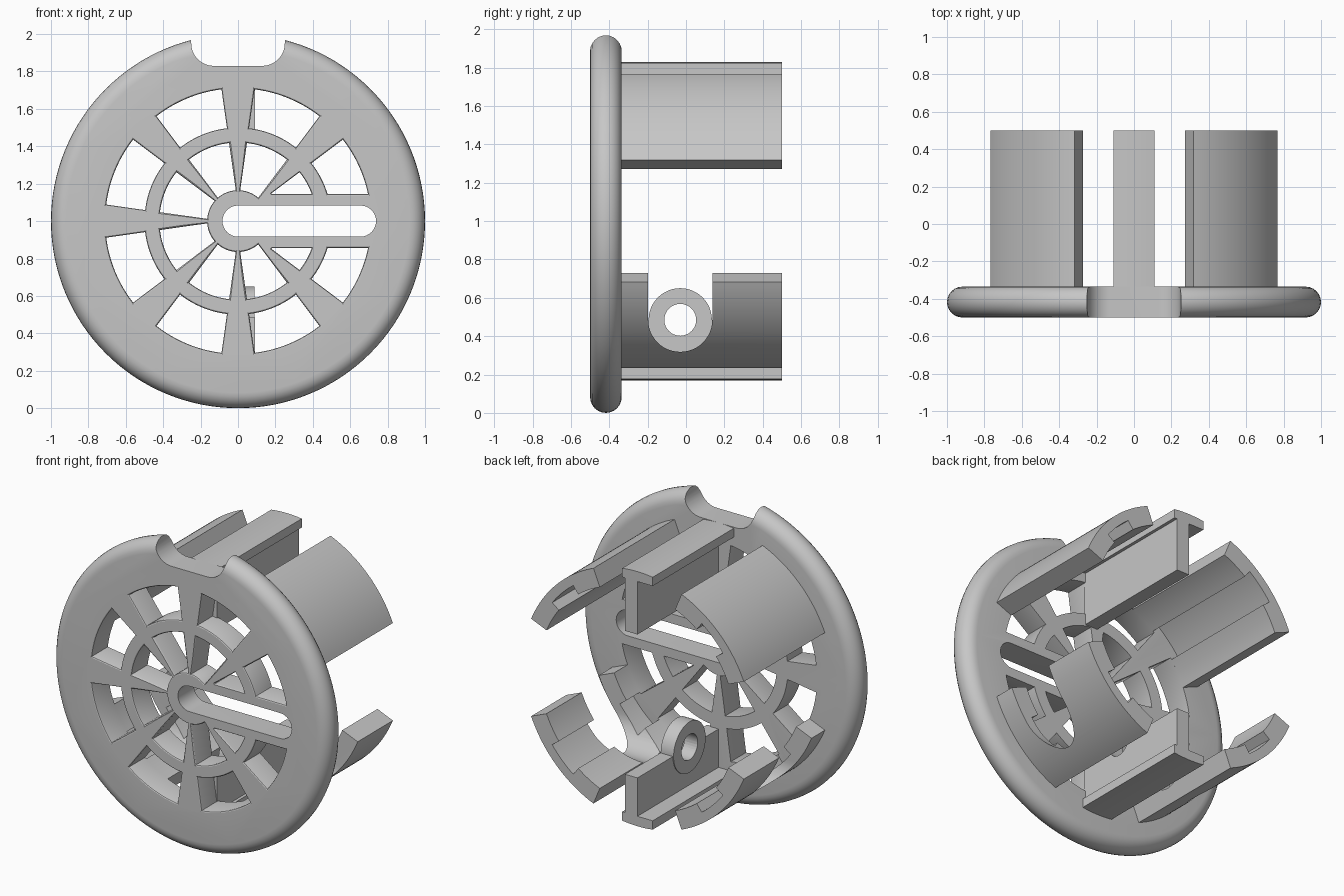
import bpy, bmesh
from math import sin, cos, pi, asin, radians

cube = bpy.data.objects.get("Cube")
if cube:
    bpy.data.objects.remove(cube, do_unlink=True)

grey = bpy.data.materials.new("plain grey")
grey.use_nodes = True
COLOUR = (0.57, 0.57, 0.57, 1)
grey.diffuse_color = COLOUR
grey.node_tree.nodes["Principled BSDF"].inputs["Base Color"].default_value = COLOUR

CZ = 1.0                    # height of the disc axis
FRONT, BACK, END = -0.5, -0.335, 0.5
RIM, HUB, WINDOW = 1.0, 0.165, 0.71


def new_object(name, bm):
    bmesh.ops.recalc_face_normals(bm, faces=bm.faces)
    mesh = bpy.data.meshes.new(name)
    bm.to_mesh(mesh)
    bm.free()
    mesh.materials.append(grey)
    obj = bpy.data.objects.new(name, mesh)
    bpy.context.collection.objects.link(obj)
    return obj


def loft(bm, loops):
    """Skin matching closed loops of points and cap both ends."""
    rows = [[bm.verts.new(p) for p in loop] for loop in loops]
    n = len(rows[0])
    for a, b in zip(rows, rows[1:]):
        for i in range(n):
            j = (i + 1) % n
            bm.faces.new((a[i], a[j], b[j], b[i]))
    bm.faces.new(rows[0])
    bm.faces.new(rows[-1])


def prism_y(bm, outline, y0, y1):
    loft(bm, [[(x, y, z + CZ) for x, z in outline] for y in (y0, y1)])


def prism_x(bm, outline, x0, x1):
    loft(bm, [[(x, y, z) for y, z in outline] for x in (x0, x1)])


def arc(r, a0, a1, n=12, cx=0, cy=0):
    return [(cx + r * cos(a0 + (a1 - a0) * i / n), cy + r * sin(a0 + (a1 - a0) * i / n))
            for i in range(n + 1)]


def cut(obj, cutter):
    mod = obj.modifiers.new("cut", "BOOLEAN")
    mod.operation, mod.solver, mod.object = "DIFFERENCE", "EXACT", cutter
    bpy.context.view_layer.objects.active = obj
    bpy.ops.object.modifier_apply(modifier=mod.name)


def smooth(obj):
    bpy.ops.object.select_all(action="DESELECT")
    obj.select_set(True)
    bpy.context.view_layer.objects.active = obj
    bpy.ops.object.shade_smooth_by_angle(angle=radians(30))


# Disc with a fully rounded rim
bm = bmesh.new()
half = (BACK - FRONT) / 2
loops = []
for i in range(13):
    t = pi * i / 12
    r, y = RIM - half + half * sin(t), FRONT + half - half * cos(t)
    loops.append([(x, y, z + CZ) for x, z in arc(r, 0, 2 * pi, 128)[:-1]])
loft(bm, loops)
disc = new_object("disc", bm)


# Windows between the tapered spokes, with rounded front edges
def spoke_angle(r, grow):
    return asin(max(0.004, 0.012 + (r - HUB) * 0.14 - grow) / r)


def bar_angle(r, grow):
    return asin((0.145 - grow) / r)


def window(sector, r0, r1, grow):
    r0, r1 = r0 - grow, r1 + grow
    low = bar_angle if sector == 0 else spoke_angle
    high = bar_angle if sector == 7 else spoke_angle
    start, stop = sector * pi / 4, (sector + 1) * pi / 4
    return (arc(r0, start + low(r0, grow), stop - high(r0, grow)) +
            arc(r1, stop - high(r1, grow), start + low(r1, grow)))


F = 0.01
steps = [(FRONT - 0.003, 1.3 * F), (FRONT + 0.3 * F, 0.3 * F), (FRONT + F, 0), (BACK + 0.05, 0)]
cutters = []
for sector in range(8):
    beside_bar = sector in (0, 7)
    for r0, r1 in ((0.232 if beside_bar else HUB, 0.42), (0.5, WINDOW)):
        # the narrow tips beside the slotted bar grow less
        scale = 0.5 if beside_bar and r0 < 0.3 else 1
        bm = bmesh.new()
        loft(bm, [[(x, y, z + CZ) for x, z in window(sector, r0, r1, g * scale)]
                  for y, g in steps])
        cutters.append(new_object("window_cutter", bm))

# Long slot and the notch at the top of the rim
S = 0.083
bm = bmesh.new()
prism_y(bm, arc(S, pi / 2, 3 * pi / 2, 16) + arc(S, -pi / 2, pi / 2, 16, 0.655), -0.6, -0.2)
cutters.append(new_object("slot_cutter", bm))
bm = bmesh.new()
notch = arc(0.12, pi, 1.5 * pi, 12, -0.13, 0.95) + arc(0.12, 1.5 * pi, 2 * pi, 12, 0.13, 0.95)
prism_y(bm, notch + [(0.25, 1.2), (-0.25, 1.2)], -0.6, -0.2)
cutters.append(new_object("notch_cutter", bm))

for cutter in cutters:
    cut(disc, cutter)
smooth(disc)

# Cutter for the rounded side access in the lower segments
BY, BZ, BR = -0.03, 0.485, 0.167
bm = bmesh.new()
prism_x(bm, arc(BR, pi, 2 * pi, 24, BY, BZ) + [(BY + BR, 1), (BY - BR, 1)], -1, 1)
access = new_object("access_cutter", bm)

# Four curved segments, each with a groove along the inside
OUTER, GROOVE = 0.83, 0.77
for k, name in enumerate(("upper_left", "upper_right", "lower_right", "lower_left")):
    mid = pi / 4 + k * pi / 2
    wide, slim = pi / 8, radians(8)
    outline = (arc(OUTER, mid - wide, mid + wide, 24) +
               arc(WINDOW, mid + wide, mid + slim, 8) +
               arc(GROOVE, mid + slim, mid - slim, 8) +
               arc(WINDOW, mid - slim, mid - wide, 8))
    bm = bmesh.new()
    prism_y(bm, outline, BACK - 0.01, END)
    segment = new_object(name + "_segment", bm)
    if k > 1:
        cut(segment, access)
    smooth(segment)

# Flanged posts at the top and bottom
W, T = 0.11, 0.765
for name, side, web in (("upper_post", 1, 0.42), ("lower_post", -1, 0.515)):
    edge = asin(W / OUTER)
    crown = arc(OUTER, pi / 2 - edge, pi / 2 + edge, 8)
    outline = crown + [(-W, T), (0, T), (0, web), (0.09, web), (0.09, T), (W, T)]
    bm = bmesh.new()
    prism_y(bm, [(x, side * z) for x, z in outline], BACK - 0.01, END)
    post = new_object(name, bm)
    smooth(post)

# Drilled round boss on the lower post
bm = bmesh.new()
prism_x(bm, arc(0.165, 0, 2 * pi, 48, BY, BZ)[:-1], -0.005, 0.088)
boss = new_object("screw_boss", bm)
bm = bmesh.new()
prism_x(bm, arc(S, 0, 2 * pi, 32, BY, BZ)[:-1], -0.2, 0.2)
drill = new_object("drill_cutter", bm)
for part in (boss, post):
    cut(part, drill)
    smooth(part)

for helper in cutters + [access, drill]:
    bpy.data.objects.remove(helper, do_unlink=True)
